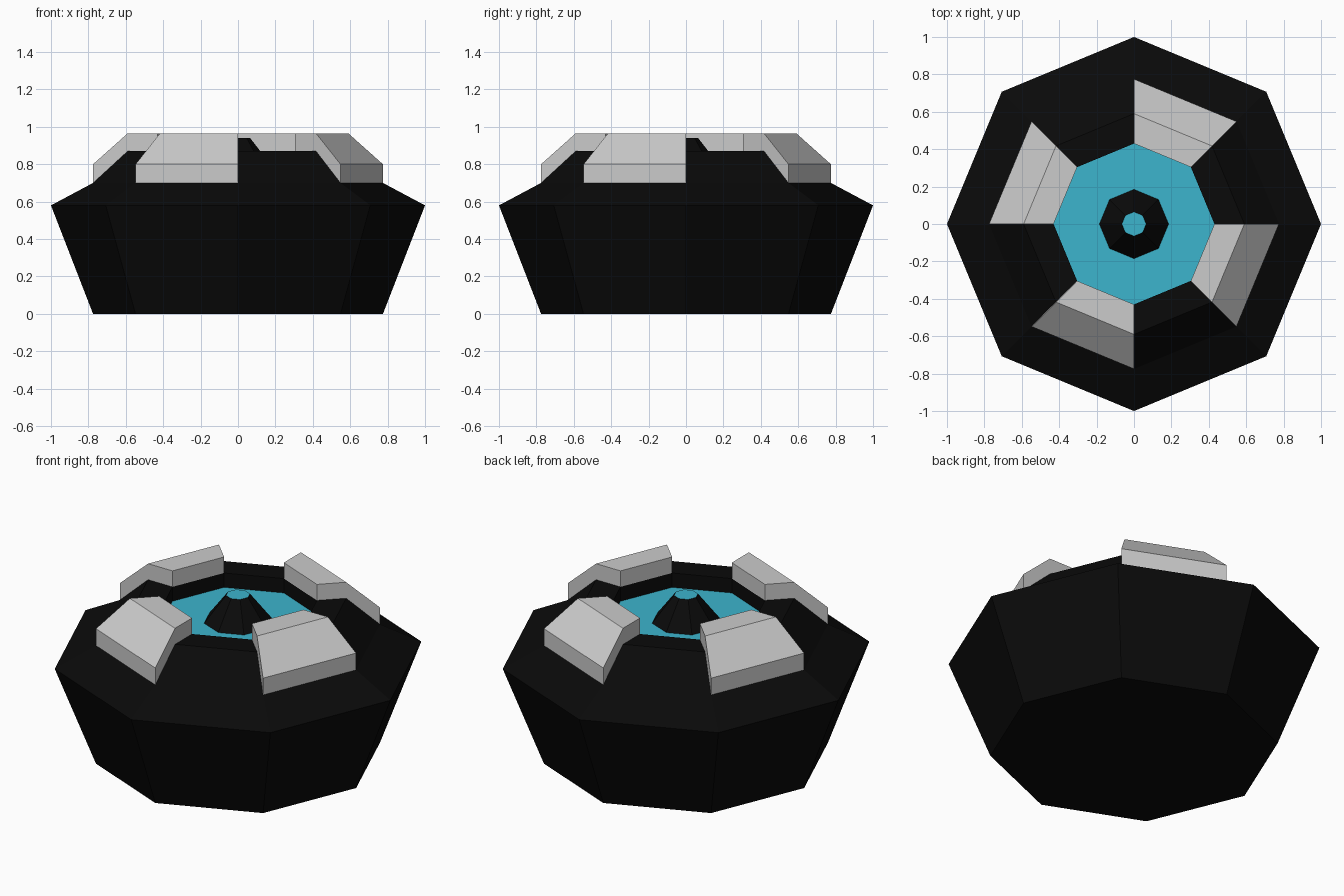
import bpy, bmesh
from math import cos, sin, radians

if "Cube" in bpy.data.objects:
    bpy.data.objects.remove(bpy.data.objects["Cube"])


def material(name, rgb):
    m = bpy.data.materials.new(name)
    m.diffuse_color = (*rgb, 1)
    m.use_nodes = True
    m.node_tree.nodes["Principled BSDF"].inputs["Base Color"].default_value = m.diffuse_color
    return m


black = material("black", (0.003, 0.003, 0.003))
cyan = material("cyan", (0.045, 0.46, 0.61))


def point(r, z, deg):
    a = radians(deg)
    return (r * cos(a), r * sin(a), z)


def finish(bm, name, mat=None):
    me = bpy.data.meshes.new(name)
    bm.to_mesh(me)
    bm.free()
    ob = bpy.data.objects.new(name, me)
    bpy.context.collection.objects.link(ob)
    if mat:
        me.materials.append(mat)
    return ob


def lathe(name, profile, mat, cap_start=False):
    """Eight-sided turned surface; profile runs so that faces point outward."""
    bm = bmesh.new()
    rings = [[bm.verts.new(point(r, z, 45 * i)) for i in range(8)] for r, z in profile]
    for lo, hi in zip(rings, rings[1:]):
        for i in range(8):
            j = (i + 1) % 8
            bm.faces.new((lo[i], lo[j], hi[j], hi[i]))
    if cap_start:
        bm.faces.new(rings[0][::-1])
    return finish(bm, name, mat)


def block(name, profile, start):
    """Closed 45 degree wedge of the octagon with the given cross-section."""
    bm = bmesh.new()
    a, b = ([bm.verts.new(point(r, z, d)) for r, z in profile] for d in (start, start + 45))
    n = len(profile)
    bm.faces.new(a)
    bm.faces.new(b[::-1])
    for i in range(n):
        j = (i + 1) % n
        bm.faces.new((a[i], b[i], b[j], a[j]))
    bmesh.ops.recalc_face_normals(bm, faces=bm.faces)
    return finish(bm, name)


# Faceted bowl with raised rim and recessed centre
lathe("body", [(0.775, 0), (1, 0.58), (0.775, 0.70), (0.59, 0.87),
               (0.43, 0.87), (0.43, 0.785)], black, cap_start=True)

# Cyan recessed floor around the central cone
lathe("recess_floor", [(0.43, 0.785), (0.185, 0.785)], cyan)

# Central cone and its cyan tip
lathe("centre_cone", [(0.185, 0.785), (0.065, 0.94)], black)
bm = bmesh.new()
bm.faces.new([bm.verts.new(point(0.065, 0.94, 45 * i)) for i in range(8)])
finish(bm, "cone_tip", cyan)

# Four grey armour blocks on alternate sides of the rim
section = [(0.775, 0.70), (0.775, 0.80), (0.59, 0.965),
           (0.43, 0.965), (0.43, 0.87), (0.59, 0.87)]
for k in range(4):
    block(f"rim_block_{k + 1}", section, 45 + 90 * k)
